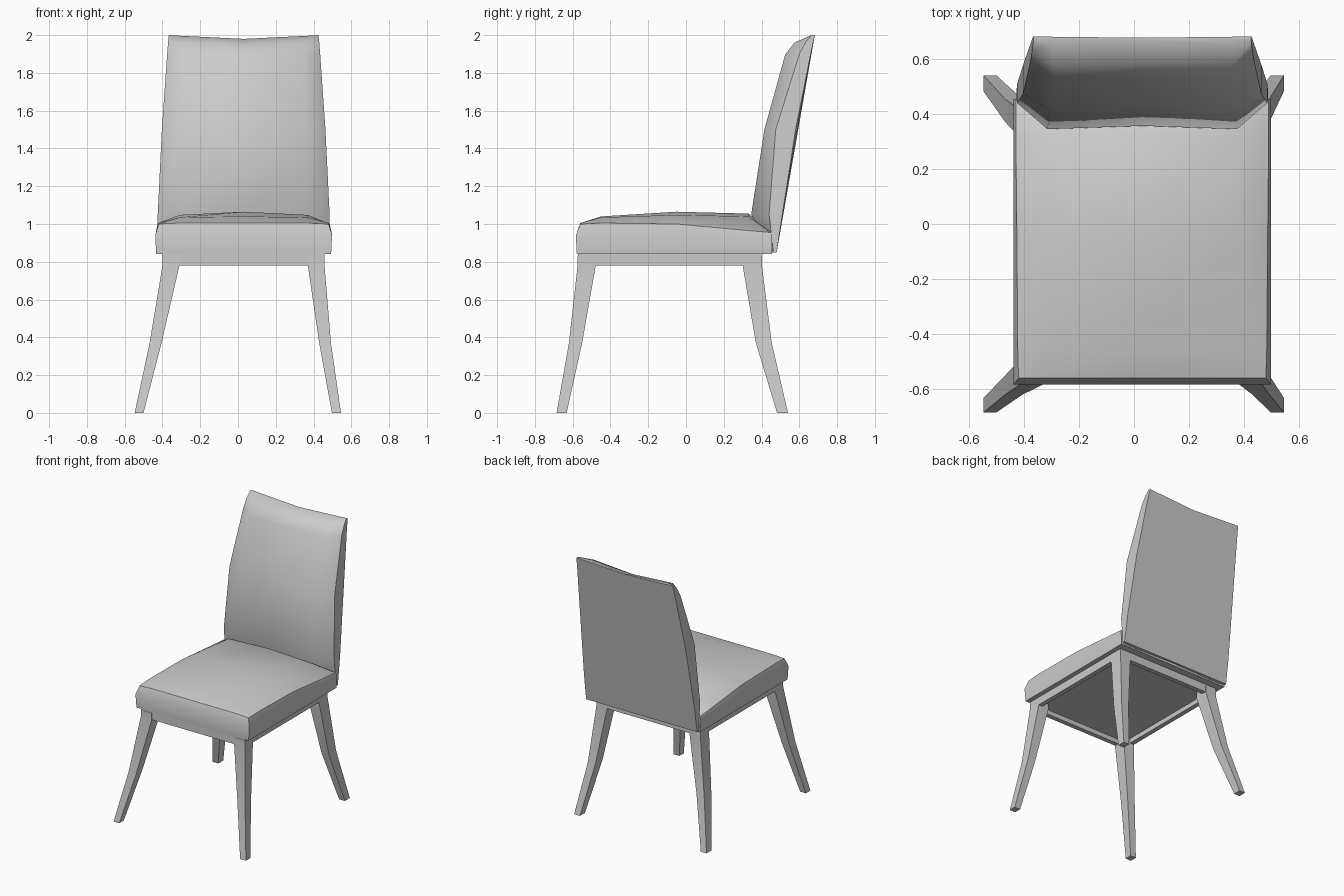
import bpy, bmesh
from math import radians

cube = bpy.data.objects.get("Cube")
if cube:
    bpy.data.objects.remove(cube, do_unlink=True)

CX = 0.03  # centre line of the upholstery and frame

mat = bpy.data.materials.new("light grey")
mat.use_nodes = True
GREY = (0.6, 0.6, 0.6, 1)
mat.diffuse_color = GREY
mat.node_tree.nodes["Principled BSDF"].inputs["Base Color"].default_value = GREY


def finish(bm, name, angle=35):
    bmesh.ops.recalc_face_normals(bm, faces=bm.faces)
    mesh = bpy.data.meshes.new(name)
    bm.to_mesh(mesh)
    bm.free()
    mesh.materials.append(mat)
    obj = bpy.data.objects.new(name, mesh)
    bpy.context.collection.objects.link(obj)
    bpy.ops.object.select_all(action='DESELECT')
    obj.select_set(True)
    bpy.context.view_layer.objects.active = obj
    bpy.ops.object.shade_smooth_by_angle(angle=radians(angle))
    return obj


def pillow(name, rows, rims, angle=35):
    """Skin a grid of points, then wall its border through the rim functions."""
    bm = bmesh.new()
    grid = [[bm.verts.new(p) for p in row] for row in rows]
    for a, b in zip(grid, grid[1:]):
        for k in range(len(a) - 1):
            bm.faces.new((a[k], a[k + 1], b[k + 1], b[k]))
    border = (grid[0] + [r[-1] for r in grid[1:-1]]
              + grid[-1][::-1] + [r[0] for r in grid[-2:0:-1]])
    start = [v.co.copy() for v in border]
    n = len(border)
    for rim in rims:
        ring = [bm.verts.new(rim(p)) for p in start]
        for k in range(n):
            m = (k + 1) % n
            bm.faces.new((border[k], border[m], ring[m], ring[k]))
        border = ring
    bm.faces.new(border)
    return finish(bm, name, angle)


def box(bm, x0, x1, y0, y1, z0, z1):
    made = bmesh.ops.create_cube(bm, size=1)["verts"]
    for v in made:
        v.co = (x1 if v.co.x > 0 else x0, y1 if v.co.y > 0 else y0,
                z1 if v.co.z > 0 else z0)


# Seat cushion: crowned top with rounded front and sides
# each row: y, edge height, inner height, crown height, half width
seat_rows = [(-0.56, 1.0, 1.005, 1.005, 0.45), (-0.45, 1.005, 1.035, 1.04, 0.453),
             (-0.05, 1.0, 1.048, 1.065, 0.456), (0.33, 0.965, 1.04, 1.055, 0.46),
             (0.45, 0.955, 0.96, 0.96, 0.46)]
seat = [[(CX - w, y, ze), (CX - 0.34, y, zi), (CX, y, zc),
         (CX + 0.34, y, zi), (CX + w, y, ze)] for y, ze, zi, zc, w in seat_rows]


def seat_rim(z, out):
    def rim(p):
        side = (p.x > CX + 0.4) - (p.x < CX - 0.4)
        x = CX + side * (0.455 + out) if side else p.x
        y = -0.57 - out if p.y < -0.5 else 0.455 if p.y > 0.4 else p.y
        return x, y, z
    return rim


pillow("seat_cushion", seat, [seat_rim(0.94, 0.013), seat_rim(0.84, 0.008)], 40)

# Backrest: padded front, flat tapering back panel and dipped top
# each row: z, centre y, edge y, back y, inner half width, edge half width
back_rows = [(0.85, 0.455, 0.462, 0.48, 0.35, 0.458),
             (1.05, 0.345, 0.44, 0.51, 0.345, 0.455),
             (1.5, 0.415, 0.475, 0.58, 0.335, 0.433),
             (1.9, 0.525, 0.60, 0.66, 0.32, 0.405),
             (1.965, 0.575, 0.635, 0.674, 0.325, 0.40),
             (2.0, 0.655, 0.665, 0.682, 0.33, 0.396)]
back = []
for z, yc, ye, yb, wi, we in back_rows:
    dip = 0.02 * max(0, (z - 1.5) / 0.5)
    back.append([(CX - we, ye, z), (CX - wi, yc, z - dip * 0.2),
                 (CX, yc + 0.012, z - dip),
                 (CX + wi, yc, z - dip * 0.2), (CX + we, ye, z)])


def back_panel(p):
    for lo, hi in zip(back_rows, back_rows[1:]):
        if p.z <= hi[0] + 0.0001:
            t = (p.z - lo[0]) / (hi[0] - lo[0])
            return p.x, lo[3] + t * (hi[3] - lo[3]), p.z
    return p.x, back_rows[-1][3], p.z


pillow("backrest", back, [back_panel], 38)

# Apron frame: four rails below the cushion
rails = bmesh.new()
L, R, F, B, T = -0.40, 0.458, -0.572, 0.40, 0.035
for y in (F, B - T):
    box(rails, L, R, y, y + T, 0.78, 0.845)
for x in (L, R - T):
    box(rails, x, x + T, F + T, B - T, 0.78, 0.845)
finish(rails, "apron_frame")

# Underside panel set into the frame
panel = bmesh.new()
box(panel, L + T, R - T, F + T, B - T, 0.815, 0.842)
finish(panel, "underside_panel")

# Legs: square, tapered and splayed outwards; bounds at top, knee and foot
LEG_Z = (0.83, 0.78, 0.37, 0.0)
x_spans = {"right": [(-0.40, -0.31), (-0.40, -0.31), (-0.468, -0.405), (-0.547, -0.50)],
           "left": [(0.37, 0.458), (0.37, 0.458), (0.43, 0.492), (0.497, 0.545)]}
y_spans = {"front": [(-0.574, -0.478), (-0.574, -0.478), (-0.62, -0.55), (-0.685, -0.632)],
           "back": [(0.30, 0.402), (0.30, 0.402), (0.37, 0.454), (0.482, 0.54)]}
for side, xs in x_spans.items():
    for end, ys in y_spans.items():
        bm = bmesh.new()
        rings = [[bm.verts.new(c) for c in ((x0, y0, z), (x1, y0, z), (x1, y1, z), (x0, y1, z))]
                 for (x0, x1), (y0, y1), z in zip(xs, ys, LEG_Z)]
        for a, b in zip(rings, rings[1:]):
            for k in range(4):
                m = (k + 1) % 4
                bm.faces.new((a[k], a[m], b[m], b[k]))
        bm.faces.new(rings[0])
        bm.faces.new(rings[-1])
        finish(bm, end + "_" + side + "_leg")
